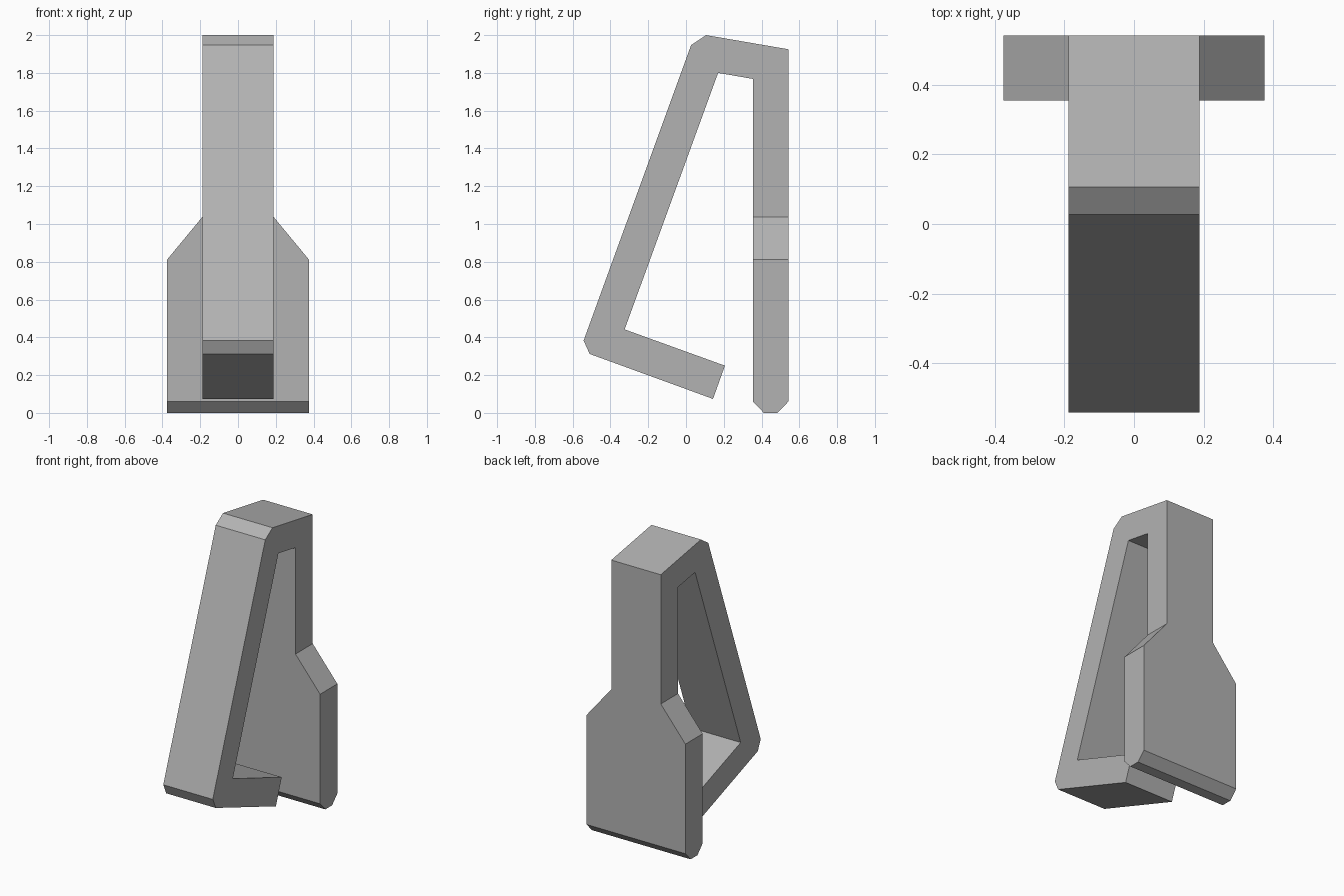
import bpy, bmesh
from mathutils import Vector

if "Cube" in bpy.data.objects:
    bpy.data.objects.remove(bpy.data.objects["Cube"])

HALF = 0.188                       # half width of the clip strip
bm = bmesh.new()

# Bent strip: side profile (y, z), ending where the back plate widens
profile = [(0.542, 1.038), (0.542, 1.925), (0.106, 2.0), (0.027, 1.947),
           (-0.542, 0.383), (-0.51, 0.312), (0.143, 0.074), (0.206, 0.25),
           (-0.325, 0.442), (0.17, 1.80), (0.355, 1.768), (0.355, 1.038)]
face = bm.faces.new([bm.verts.new((-HALF, y, z)) for y, z in profile])
ext = bmesh.ops.extrude_face_region(bm, geom=[face], use_keep_orig=True)
new_verts = [g for g in ext["geom"] if isinstance(g, bmesh.types.BMVert)]
bmesh.ops.translate(bm, verts=new_verts, vec=Vector((2 * HALF, 0, 0)))

# Back plate: extrude the strip's open end down through flared sections
end = next(f for f in bm.faces if len(f.verts) == 4 and all(abs(v.co.z - 1.038) < 1e-4 for v in f.verts))
for half_x, y0, y1, z in [(0.375, 0.355, 0.542, 0.812),
                          (0.375, 0.355, 0.542, 0.06),
                          (0.375, 0.412, 0.485, 0.0)]:
    end = bmesh.ops.extrude_discrete_faces(bm, faces=[end])["faces"][0]
    for v in end.verts:
        v.co = (half_x if v.co.x > 0 else -half_x, y0 if v.co.y < 0.449 else y1, z)

bmesh.ops.recalc_face_normals(bm, faces=bm.faces)
mesh = bpy.data.meshes.new("belt_clip")
bm.to_mesh(mesh)
bm.free()

# Dark grey metal
metal = bpy.data.materials.new("dark_grey")
metal.diffuse_color = (0.45, 0.45, 0.45, 1)
metal.use_nodes = True
metal.node_tree.nodes["Principled BSDF"].inputs["Base Color"].default_value = metal.diffuse_color
mesh.materials.append(metal)
bpy.context.collection.objects.link(bpy.data.objects.new("belt_clip", mesh))
